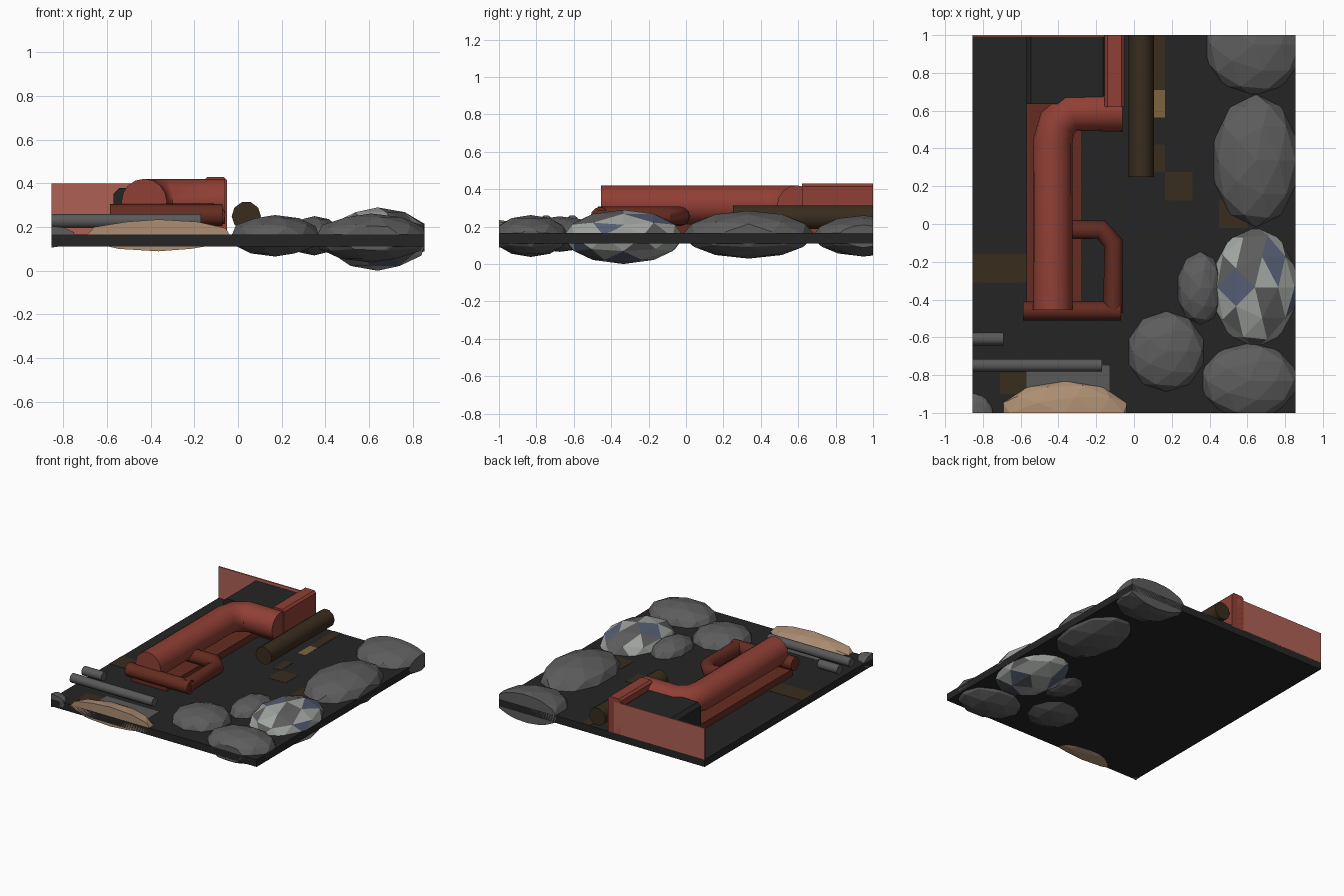
import bpy, bmesh, random
from mathutils import Vector

if "Cube" in bpy.data.objects:
    bpy.data.objects.remove(bpy.data.objects["Cube"])

random.seed(4)
HX, HY = 0.855, 1.0


def mat(name, r, g, b):
    m = bpy.data.materials.new(name)
    m.diffuse_color = (r, g, b, 1)
    m.use_nodes = True
    m.node_tree.nodes["Principled BSDF"].inputs["Base Color"].default_value = m.diffuse_color
    return m


BLACK = mat("soil", 0.018, 0.018, 0.018)
ROCK = mat("rock", 0.11, 0.11, 0.11)
PALE = mat("pale_rock", 0.36, 0.38, 0.36)
BLUE = mat("blue_rock", 0.09, 0.11, 0.17)
TAN = mat("tan_rock", 0.42, 0.27, 0.17)
RED = mat("red", 0.28, 0.05, 0.035)
DARK_RED = mat("dark_red", 0.13, 0.025, 0.015)
SALMON = mat("salmon", 0.42, 0.12, 0.09)
BROWN = mat("brown", 0.04, 0.025, 0.012)
GOLD = mat("gold", 0.2, 0.13, 0.05)
STEEL = mat("steel", 0.1, 0.1, 0.1)


def finish(name, bm, *mats):
    me = bpy.data.meshes.new(name)
    bmesh.ops.recalc_face_normals(bm, faces=bm.faces)
    bm.to_mesh(me)
    bm.free()
    for m in mats:
        me.materials.append(m)
    ob = bpy.data.objects.new(name, me)
    bpy.context.collection.objects.link(ob)
    return ob


def box(name, x0, x1, y0, y1, z0, z1, m, bevel=0):
    bm = bmesh.new()
    bmesh.ops.create_cube(bm, size=1)
    for v in bm.verts:
        v.co = Vector(((x0 + x1) / 2 + v.co.x * (x1 - x0),
                       (y0 + y1) / 2 + v.co.y * (y1 - y0),
                       (z0 + z1) / 2 + v.co.z * (z1 - z0)))
    if bevel:  # chamfer the two long top edges
        top = [e for e in bm.edges if all(v.co.z > z1 - 1e-4 for v in e.verts)
               and abs(e.verts[0].co.x - e.verts[1].co.x) < 1e-5]
        bmesh.ops.bevel(bm, geom=top, offset=bevel, segments=1, affect='EDGES')
    return finish(name, bm, m)


def rock(name, x, y, z, rx, ry, rz, *mats):
    """Flattened icosphere, trimmed flush with the base outline."""
    bm = bmesh.new()
    bmesh.ops.create_icosphere(bm, subdivisions=2, radius=1)
    for v in bm.verts:
        v.co = Vector((x + v.co.x * rx, y + v.co.y * ry, z + v.co.z * rz))
    if len(mats) > 1:
        for f in bm.faces:
            f.material_index = random.choices(range(len(mats)), (6, 2, 2))[0]
    for co, no in (((HX, 0, 0), (1, 0, 0)), ((-HX, 0, 0), (-1, 0, 0)),
                   ((0, HY, 0), (0, 1, 0)), ((0, -HY, 0), (0, -1, 0))):
        cut = bmesh.ops.bisect_plane(bm, geom=bm.verts[:] + bm.edges[:] + bm.faces[:],
                                     plane_co=co, plane_no=no, clear_outer=True)
        rim = [e for e in cut['geom_cut'] if isinstance(e, bmesh.types.BMEdge)]
        if rim:
            bmesh.ops.holes_fill(bm, edges=rim)
    return finish(name, bm, *mats)


def tube(name, pts, r, m, res=4):
    cu = bpy.data.curves.new(name, 'CURVE')
    cu.dimensions = '3D'
    cu.bevel_depth, cu.bevel_resolution, cu.use_fill_caps = r, res, True
    sp = cu.splines.new('POLY')
    sp.points.add(len(pts) - 1)
    for p, co in zip(sp.points, pts):
        p.co = (*co, 1)
    cu.materials.append(m)
    ob = bpy.data.objects.new(name, cu)
    bpy.context.collection.objects.link(ob)
    bpy.ops.object.select_all(action='DESELECT')
    ob.select_set(True)
    bpy.context.view_layer.objects.active = ob
    bpy.ops.object.convert(target='MESH')
    bpy.ops.object.shade_smooth_by_angle(angle=0.7)


# ground slab and coloured flush patches
box("base_slab", -HX, HX, -HY, HY, 0.11, 0.165, BLACK)
for i, (x0, x1, y0, y1, m) in enumerate([
        (-HX, -0.57, -0.31, -0.16, BROWN), (0.1, 0.165, 0.71, 1.0, BROWN),
        (0.1, 0.165, 0.565, 0.71, GOLD), (0.1, 0.165, 0.275, 0.42, BROWN),
        (0.165, 0.31, 0.125, 0.275, BROWN), (0.45, 0.6, -0.02, 0.13, BROWN),
        (-0.71, -0.57, -0.9, -0.785, BROWN), (-0.57, -0.13, -0.9, -0.75, STEEL)]):
    box(f"ground_patch_{i}", x0, x1, y0, y1, 0.163, 0.167, m)

# border rocks
rock("rock_back", 0.635, 0.95, 0.15, 0.27, 0.275, 0.11, ROCK)
rock("rock_right_long", 0.645, 0.335, 0.157, 0.235, 0.355, 0.128, ROCK)
rock("rock_pale", 0.64, -0.335, 0.145, 0.235, 0.325, 0.145, PALE, BLUE, ROCK)
rock("rock_corner", 0.61, -0.83, 0.15, 0.265, 0.205, 0.112, ROCK)
rock("rock_inner", 0.17, -0.675, 0.16, 0.21, 0.215, 0.095, ROCK)
rock("rock_small", 0.35, -0.34, 0.16, 0.125, 0.195, 0.09, ROCK)
rock("rock_tan", -0.365, -1.0, 0.162, 0.345, 0.17, 0.073, TAN)
rock("rock_left_corner", -0.86, -1.0, 0.155, 0.12, 0.11, 0.05, ROCK)

# large bent pipe with its bed and side loop
tube("main_pipe", [(-0.43, -0.455, 0.317), (-0.43, 0.44, 0.317), (-0.405, 0.535, 0.317),
                   (-0.335, 0.592, 0.317), (-0.06, 0.592, 0.317)], 0.104, RED, 6)
box("pipe_bed", -0.57, -0.275, -0.45, 0.635, 0.16, 0.215, DARK_RED)
tube("front_crossbar", [(-0.587, -0.46, 0.255), (-0.07, -0.46, 0.255)], 0.05, DARK_RED)
tube("side_loop", [(-0.4, -0.03, 0.255), (-0.175, -0.03, 0.255), (-0.11, -0.1, 0.255),
                   (-0.11, -0.47, 0.255)], 0.052, DARK_RED)

# back housing, wall and post
box("back_housing", -0.57, -0.14, 0.635, 0.992, 0.16, 0.378, BLACK, 0.025)
box("back_wall", -HX, -0.1, 0.99, 1.0, 0.16, 0.40, SALMON)
box("back_post", -0.155, -0.05, 0.62, 1.0, 0.16, 0.43, RED, 0.015)

# log and steel rods
tube("log", [(0.038, 0.25, 0.25), (0.038, 1.0, 0.25)], 0.067, BROWN, 3)
tube("long_rod", [(-HX, -0.748, 0.228), (-0.17, -0.748, 0.228)], 0.034, STEEL, 3)
tube("short_rod", [(-HX, -0.608, 0.228), (-0.69, -0.608, 0.228)], 0.034, STEEL, 3)
